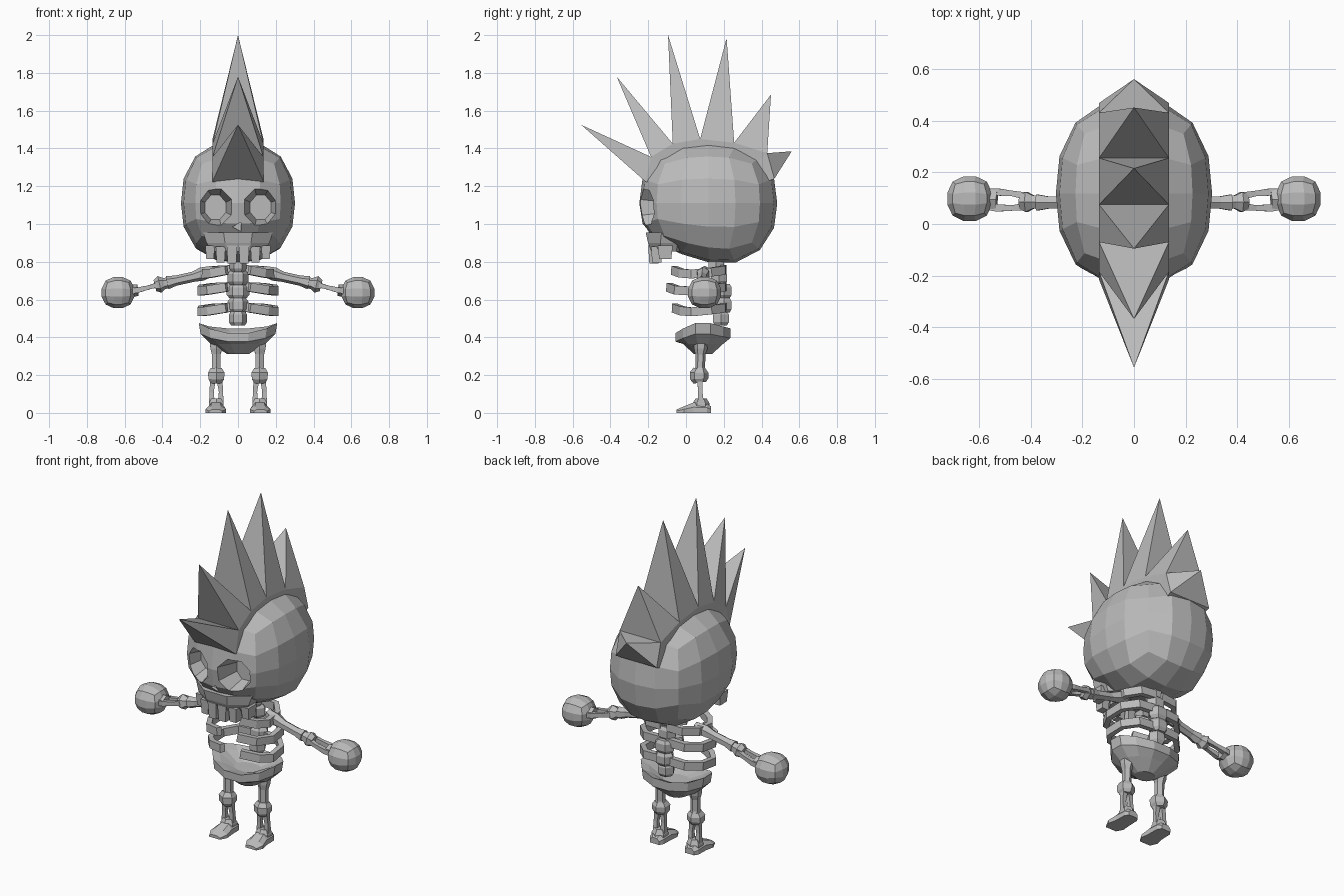
import bpy, bmesh, math
from mathutils import Vector

if "Cube" in bpy.data.objects:
    bpy.data.objects.remove(bpy.data.objects["Cube"])

bone = bpy.data.materials.new("bone_grey")
bone.diffuse_color = (0.5, 0.5, 0.5, 1)
bone.use_nodes = True
bone.node_tree.nodes["Principled BSDF"].inputs["Base Color"].default_value = bone.diffuse_color


def finish(name, bm):
    bmesh.ops.recalc_face_normals(bm, faces=bm.faces)
    me = bpy.data.meshes.new(name)
    bm.to_mesh(me)
    bm.free()
    me.materials.append(bone)
    ob = bpy.data.objects.new(name, me)
    bpy.context.collection.objects.link(ob)
    return ob


def skin(name, rings):
    """Join rings of points into a capped solid."""
    bm = bmesh.new()
    rows = [[bm.verts.new(p) for p in r] for r in rings]
    n = len(rows[0])
    for a, b in zip(rows, rows[1:]):
        for i in range(n):
            j = (i + 1) % n
            bm.faces.new((a[i], a[j], b[j], b[i]))
    bm.faces.new(rows[0])
    bm.faces.new(rows[-1])
    return finish(name, bm)


def tube(name, path, radii, sides=6, ref=(0, 0, 1)):
    """Sweep a polygon along a path; each radius is (sideways, along ref)."""
    pts = [Vector(p) for p in path]
    rings = []
    for i, p in enumerate(pts):
        t = (pts[min(i + 1, len(pts) - 1)] - pts[max(i - 1, 0)]).normalized()
        side = t.cross(Vector(ref)).normalized()
        up = side.cross(t)
        r = radii[i] if isinstance(radii, list) else radii
        ra, rb = r if isinstance(r, tuple) else (r, r)
        ang = [2 * math.pi * (k + .5) / sides for k in range(sides)]
        rings.append([p + side * ra * math.cos(a) + up * rb * math.sin(a) for a in ang])
    return skin(name, rings)


def ball(name, centre, size, cuts, power=2.0, warp=None):
    """Cube-based faceted ball."""
    bm = bmesh.new()
    bmesh.ops.create_cube(bm, size=2)
    bmesh.ops.subdivide_edges(bm, edges=bm.edges[:], cuts=cuts, use_grid_fill=True)
    for v in bm.verts:
        d = Vector([math.tan(c * math.pi / 4) for c in v.co])
        d /= sum(abs(c) ** power for c in d) ** (1 / power)
        v.co = Vector([centre[i] + d[i] * size[i] for i in range(3)])
        if warp:
            warp(v.co)
    return finish(name, bm)


def block(name, lo, hi, taper=.8):
    """Box narrowing toward its bottom."""
    c = [(lo[i] + hi[i]) / 2 for i in range(2)]
    h = [(hi[i] - lo[i]) / 2 for i in range(2)]
    return skin(name, [[(c[0] + sx * h[0] * k, c[1] + sy * h[1] * k, z)
                        for sx, sy in ((-1, -1), (1, -1), (1, 1), (-1, 1))]
                       for z, k in ((lo[2], taper), (hi[2], 1))])


def ellipse(cy, rx, ry, z, n=12, dip=0):
    ang = [2 * math.pi * (i + .5) / n for i in range(n)]
    return [(rx * math.sin(a), cy - ry * math.cos(a),
             z - dip * max(0, math.cos(a)) ** 1.5 - dip * .6 * max(0, -math.cos(a))) for a in ang]


# Skull: the underside rises toward the face
def lift(co):
    if co.z < 1.1:
        k = min(1, max(0, (.2 - co.y) / .27))
        co.z += .06 * k * (1.1 - co.z) / .33


skull = ball("skull", (0, .118, 1.11), (.302, .365, .33), 3, 2.4, lift)

# Eye sockets and nose hole
cutters = []
for s in (1, -1):
    cutters.append(tube("socket_cutter", [(s * .13, -.4, 1.088), (s * .126, -.24, 1.088), (s * .12, -.1, 1.088)],
                        [(.11, .115), (.1, .11), (.06, .07)], 8))
cutters.append(tube("nose_cutter", [(0, -.4, .985), (0, -.19, .985)], (.03, .028), 3))
for c in cutters:
    mod = skull.modifiers.new("hole", 'BOOLEAN')
    mod.operation = 'DIFFERENCE'
    mod.solver = 'EXACT'
    mod.object = c
bpy.context.view_layer.objects.active = skull
for m in [m.name for m in skull.modifiers]:
    bpy.ops.object.modifier_apply(modifier=m)
for c in cutters:
    bpy.data.objects.remove(c)

# Upper jaw and teeth
skin("upper_jaw", [ellipse(-.09, .15, .1, .855, 8), ellipse(-.09, .18, .12, .9, 8),
                   ellipse(-.07, .2, .155, .955, 8)])
for s in (1, -1):
    block("front_tooth", (s * .032 - .028, -.2, .79), (s * .032 + .028, -.14, .885))
    block("side_tooth", (s * .092 - .026, -.185, .795), (s * .092 + .026, -.125, .88))
    block("cheek_tooth", (s * .148 - .025, -.15, .815), (s * .148 + .025, -.07, .885))

# Mohawk: a curved strip with one pyramid spike per segment
strip = [(-.215, 1.225), (-.185, 1.355), (-.07, 1.425), (.075, 1.45),
         (.255, 1.43), (.43, 1.375), (.468, 1.24)]
tips = [(-.555, 1.525), (-.367, 1.78), (-.095, 2.0), (.215, 1.985), (.45, 1.685), (.56, 1.385)]
mid = Vector((.12, 1.1))
bm = bmesh.new()
rows = []
for y, z in strip:
    inner = mid + (Vector((y, z)) - mid) * .8
    rows.append([bm.verts.new(p) for p in ((-.135, y, z), (.135, y, z),
                                           (.13, *inner), (-.13, *inner))])
for a, b, tip in zip(rows, rows[1:], tips):
    t = bm.verts.new((0, *tip))
    for e in ((a[0], a[1]), (a[1], b[1]), (b[1], b[0]), (b[0], a[0])):
        bm.faces.new((*e, t))
    for i in (1, 2, 3):
        j = (i + 1) % 4
        bm.faces.new((a[i], a[j], b[j], b[i]))
bm.faces.new(rows[0])
bm.faces.new(rows[-1])
finish("mohawk", bm)

# Spine
for y, z, w in ((.16, .785, .045), (.175, .715, .055), (.2, .645, .06), (.2, .57, .055), (.185, .5, .048)):
    skin("vertebra", [ellipse(y, w * k, .048 * k, z + dz, 6)
                      for dz, k in ((-.038, .75), (-.02, 1), (.02, 1), (.038, .75))])

# Ribs, pairs open at the front
for z, wide, front in ((.75, .19, -.065), (.66, .215, -.09), (.55, .215, -.06)):
    for s in (1, -1):
        path = [(.02, .2, .01), (.6 * wide, .195, .005), (.9 * wide, .13, -.005), (.93 * wide, .03, -.015),
                (.72 * wide, front + .04, -.01), (.06, front, .005)]
        tube("rib", [(s * x, y, z + dz) for x, y, dz in path], (.022, .033), 4)

# Pelvis bowl with a rim that dips at the front
skin("pelvis", [ellipse(.09, .08, .06, .4), ellipse(.09, .17, .11, .46, dip=.05),
                ellipse(.09, .215, .15, .485, dip=.065), ellipse(.09, .205, .15, .425, dip=.05),
                ellipse(.09, .15, .11, .365), ellipse(.09, .06, .05, .312)])

for s in (1, -1):
    # Arm
    tube("upper_arm", [(s * .13, .1, .755), (s * .19, .09, .735), (s * .24, .085, .72),
                       (s * .33, .083, .7), (s * .375, .083, .69)],
         [.025, .036, .027, .027, .036], 6)
    tube("elbow", [(s * .365, .085, .69), (s * .39, .085, .685), (s * .415, .085, .68), (s * .44, .085, .674)],
         [.028, .03, .045, .03], 6)
    for dy in (-.028, .028):
        tube("forearm_bone", [(s * .415, .088 + dy * .7, .681), (s * .47, .09 + dy, .665),
                              (s * .53, .093 + dy * 1.1, .65), (s * .56, .095 + dy, .645)],
             [.02, .015, .02, .02], 4)
    tube("wrist", [(s * .53, .094, .65), (s * .57, .096, .645)], [(.04, .03), (.045, .035)], 6)
    ball("fist", (s * .635, .098, .637), (.09, .09, .086), 2, 2.3)

    # Leg
    x = s * .115
    tube("thigh", [(x, .08, .39), (x, .078, .34), (x, .076, .31), (x, .075, .24), (x, .075, .215)],
         [.04, .036, .027, .026, .036], 6, (0, 1, 0))
    tube("knee", [(x, .073, .235), (x, .07, .212), (x, .07, .18), (x, .073, .16)],
         [.034, .05, .048, .034], 6, (0, 1, 0))
    for dx in (-.025, .025):
        tube("shin_bone", [(x + dx * .7, .074, .175), (x + dx, .076, .11), (x + dx * .9, .08, .045)],
             [.021, .016, .022], 4, (0, 1, 0))
    tube("ankle", [(x, .08, .075), (x, .08, .05), (x, .08, .03)], [.03, .045, .045], 6, (0, 1, 0))
    # Foot: wedge from heel to toe
    skin("foot", [[(x + s * o + w, y, z) for w, z in
                   ((-hw, 0), (hw, 0), (hw, h * .55), (hw * .5, h), (-hw * .5, h), (-hw, h * .55))]
                  for y, hw, h, o in ((.132, .03, .035, 0), (.11, .044, .05, 0), (.04, .046, .055, 0),
                                      (-.01, .054, .035, .003), (-.05, .035, .018, .004))])
